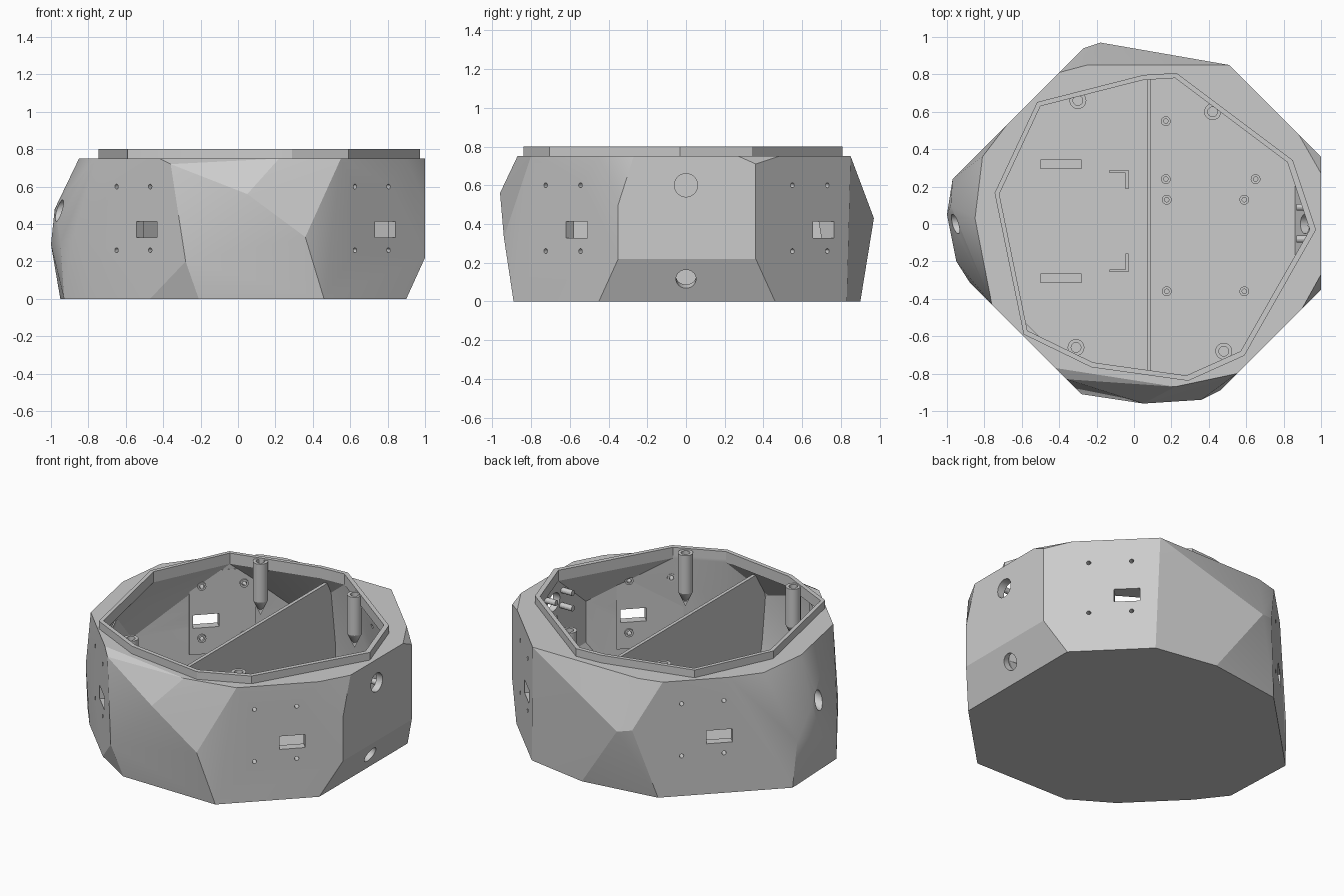
import bpy, bmesh, math
from mathutils import Matrix, Vector

old = bpy.data.objects.get("Cube")
if old:
    bpy.data.objects.remove(old, do_unlink=True)

grey = bpy.data.materials.new("plain grey")
grey.use_nodes = True
grey.diffuse_color = (0.6, 0.6, 0.6, 1)
grey.node_tree.nodes["Principled BSDF"].inputs["Base Color"].default_value = (0.6, 0.6, 0.6, 1)


def finish(name, bm):
    bmesh.ops.recalc_face_normals(bm, faces=bm.faces[:])
    mesh = bpy.data.meshes.new(name)
    bm.to_mesh(mesh)
    bm.free()
    mesh.materials.append(grey)
    ob = bpy.data.objects.new(name, mesh)
    bpy.context.scene.collection.objects.link(ob)
    return ob


def hull(name, points):
    bm = bmesh.new()
    verts = [bm.verts.new(p) for p in points]
    bmesh.ops.convex_hull(bm, input=verts)
    loose = [v for v in bm.verts if not v.link_faces]
    bmesh.ops.delete(bm, geom=loose, context='VERTS')
    bmesh.ops.dissolve_limit(bm, angle_limit=math.radians(1),
                             verts=bm.verts[:], edges=bm.edges[:])
    return finish(name, bm)


def add_box(bm, size, centre, frame=Matrix()):
    mat = frame @ Matrix.Translation(centre) @ Matrix.Diagonal((*size, 1))
    bmesh.ops.create_cube(bm, size=1, matrix=mat)


def add_rod(bm, radius, length, centre, tilt=90, frame=Matrix(), sides=24):
    mat = frame @ Matrix.Translation(centre) @ Matrix.Rotation(math.radians(tilt), 4, 'Y')
    bmesh.ops.create_cone(bm, cap_ends=True, segments=sides, radius1=radius,
                          radius2=radius, depth=length, matrix=mat)


def lathe(bm, profile, frame, sides=20):
    # Revolve a radius/height profile round the local z axis
    part = bmesh.new()
    verts = [part.verts.new((r, 0, z)) for r, z in profile]
    edges = [part.edges.new(pair) for pair in zip(verts, verts[1:])]
    bmesh.ops.spin(part, geom=verts + edges, cent=(0, 0, 0), axis=(0, 0, 1),
                   angle=math.tau, steps=sides)
    bmesh.ops.remove_doubles(part, verts=part.verts[:], dist=0.0002)
    part.transform(frame)
    temp = bpy.data.meshes.new("temp")
    part.to_mesh(temp)
    part.free()
    bm.from_mesh(temp)
    bpy.data.meshes.remove(temp)


def boolean(ob, cutter, mode='DIFFERENCE'):
    mod = ob.modifiers.new("cut", 'BOOLEAN')
    mod.operation, mod.object, mod.solver = mode, cutter, 'EXACT'
    bpy.context.view_layer.objects.active = ob
    bpy.ops.object.modifier_apply(modifier=mod.name)


# Outer facets: base ring, widest corners, top ring
base = [(.9, -.45), (.9, .46), (.53, .83), (.12, .9), (-.38, .83), (-.95, .26),
        (-.93, -.22), (-.79, -.4), (-.47, -.72), (-.21, -.88), (.46, -.89)]
middle = [(1, -.35, .22), (1, .36, .22), (1, -.35, .5), (1, .36, .71),
          (-.18, .97, .43), (-.27, .94, .45), (-.97, .24, .3), (-1, .05, .29),
          (-.98, .1, .48), (-.95, -.2, .3), (-.88, -.31, .33), (-.28, -.91, .2),
          (-.36, -.83, .72), (.05, -.96, .56), (.36, -.94, .33)]
top = [(1, .27), (1, -.27), (.9, -.45), (.55, -.8), (.22, -.87), (-.42, -.77),
       (-.76, -.43), (-.85, .03), (-.81, .36), (-.68, .53), (-.4, .81),
       (-.25, .85), (.51, .85), (.88, .48)]
opening = [(-.72, .16), (-.5, .63), (.05, .77), (.22, .78), (.82, .33),
           (.94, -.03), (.57, -.68), (.28, -.81), (-.22, -.74), (-.57, -.57)]


def ring(points, z, s=1):
    return [(x * s, y * s, z) for x, y in points]


shell = hull("shell", ring(base, 0) + middle + ring(top, .75))
lip = hull("rim_lip", ring(opening, .745, 1.035) + ring(opening, .8, 1.035))
cavity = hull("cavity_cutter", ring(base, .03, .955) + ring(opening, .73)
              + [Vector(p) * .955 for p in middle])
mouth = hull("mouth_cutter", ring(opening, .7) + ring(opening, .85))
boolean(shell, cavity)
boolean(shell, mouth)
boolean(lip, mouth)

# Diagonal panels: angle, distance from centre, sideways shift
panels = [(-45, .955, .057), (-135, .841, .05), (45, .962, -.057), (135, .856, -.05)]
cuts, plates, washers = bmesh.new(), bmesh.new(), bmesh.new()
for angle, dist, shift in panels:
    frame = (Matrix.Rotation(math.radians(angle), 4, 'Z')
             @ Matrix.Translation((dist, shift, 0)))
    add_box(plates, (.03, .4, .54), (-.042, 0, .425), frame)
    add_box(cuts, (.3, .155, .085), (0, .1, .37), frame)
    for side in (-.127, .127):
        for z in (.26, .6):
            add_rod(cuts, .013, .3, (0, side, z), frame=frame, sides=16)
            spot = (frame @ Matrix.Translation((-.055, side, z))
                    @ Matrix.Rotation(math.radians(-90), 4, 'Y'))
            lathe(washers, [(.014, 0), (.026, 0), (.026, .014), (.014, .014), (.014, 0)], spot)

# Round ports on the right and left sides
add_rod(cuts, .06, .2, (1, 0, .6), sides=32)
add_rod(cuts, .052, .2, (.955, 0, .115), tilt=114, sides=32)
add_rod(cuts, .052, .24, (-.96, 0, .47), tilt=75, sides=32)
cutter = finish("port_cutter", cuts)
inner_plates = finish("mounting_plates", plates)
boolean(shell, cutter)
boolean(inner_plates, cutter)
finish("panel_washers", washers)

# Divider trimmed to the cavity
bm = bmesh.new()
add_box(bm, (.022, 2, .68), (.08, 0, .36))
divider = finish("divider_wall", bm)
boolean(divider, cavity, 'INTERSECT')

# Lid screw posts with pointed undersides
bm = bmesh.new()
for x, y in [(-.3, .66), (.42, .6), (-.31, -.66), (.48, -.68)]:
    lathe(bm, [(0, .44), (.045, .54), (.045, .79), (.026, .79), (.026, .7), (0, .7)],
          Matrix.Translation((x, y, 0)))
finish("lid_posts", bm)

# Board standoffs on the floor
bm = bmesh.new()
for x, y in [(.17, .55), (.17, .24), (.65, .24), (.175, .13), (.59, .13),
             (.175, -.36), (.59, -.36)]:
    lathe(bm, [(.026, .02), (.026, .08), (.012, .08), (.012, .03), (0, .03)],
          Matrix.Translation((x, y, 0)))
finish("board_standoffs", bm)

# Floor ribs and corner brackets
bm = bmesh.new()
for side, y, corner in [(1, .32, .28), (-1, -.29, -.25)]:
    add_box(bm, (.22, .05, .04), (-.39, y, .045))
    add_box(bm, (.1, .015, .06), (-.08, corner, .055))
    add_box(bm, (.015, .1, .06), (-.037, corner - side * .043, .055))
finish("floor_brackets", bm)

# Pegs around the upper right port
bm = bmesh.new()
for y in (-.08, .09):
    for z in (.55, .65):
        add_rod(bm, .018, .1, (.92, y, z), sides=16)
finish("port_pegs", bm)

for ob in (cavity, mouth, cutter):
    bpy.data.objects.remove(ob, do_unlink=True)
bpy.ops.object.select_all(action='DESELECT')
for ob in bpy.context.scene.collection.objects:
    if ob.type == 'MESH':
        ob.select_set(True)
        bpy.context.view_layer.objects.active = ob
bpy.ops.object.shade_smooth_by_angle(angle=math.radians(20))
